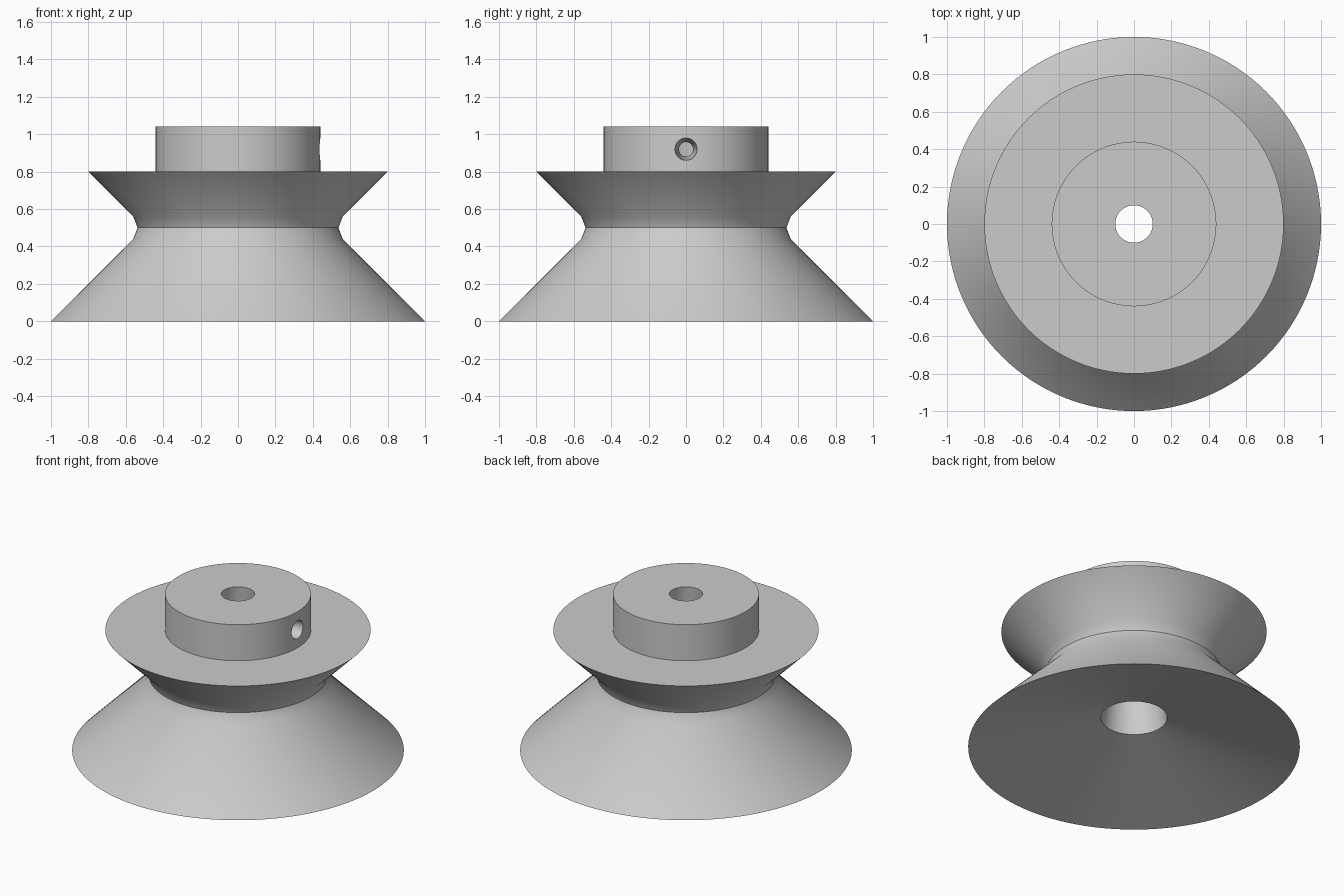
import bpy
import bmesh
import math
from mathutils import Vector

SEGMENTS = 128

default = bpy.data.objects.get("Cube")
if default:
    bpy.data.objects.remove(default, do_unlink=True)

grey = bpy.data.materials.new("plain grey")
grey.use_nodes = True
colour = (0.6, 0.6, 0.6, 1)
grey.diffuse_color = colour
grey.node_tree.nodes["Principled BSDF"].inputs["Base Color"].default_value = colour


def lathe(name, profile):
    """Spin a closed (radius, height) profile around the z axis."""
    bm = bmesh.new()
    verts = [bm.verts.new((r, 0, z)) for r, z in profile]
    edges = [bm.edges.new((a, b)) for a, b in zip(verts, verts[1:] + verts[:1])]
    bmesh.ops.spin(bm, geom=verts + edges, cent=(0, 0, 0), axis=(0, 0, 1),
                   angle=math.tau, steps=SEGMENTS, use_merge=True)
    bmesh.ops.remove_doubles(bm, verts=bm.verts, dist=1e-5)
    bmesh.ops.recalc_face_normals(bm, faces=bm.faces)
    mesh = bpy.data.meshes.new(name)
    bm.to_mesh(mesh)
    bm.free()
    obj = bpy.data.objects.new(name, mesh)
    bpy.context.collection.objects.link(obj)
    mesh.materials.append(grey)
    return obj


# Grooved wheel: hollow underside, flared skirt, groove, flange, hub, tapered bore
wheel = lathe("grooved_wheel", [
    (0.2, 0.2), (1, 0), (0.56, 0.44), (0.537, 0.5), (0.56, 0.56),
    (0.8, 0.8), (0.44, 0.8), (0.44, 1.04), (0.1, 1.04),
])

# Tapered set screw hole through the left side of the hub
start, end = Vector((0.05, 0, 0.92)), Vector((0.5, 0, 0.92))
bpy.ops.mesh.primitive_cone_add(vertices=48, radius1=0.034, radius2=0.063,
                                depth=(end - start).length, location=(start + end) / 2,
                                rotation=(0, math.pi / 2, 0))
cutter = bpy.context.object
cutter.name = "screw_hole_cutter"
cutter.hide_render = True
cutter.data.materials.append(grey)

cut = wheel.modifiers.new("screw hole", "BOOLEAN")
cut.operation = "DIFFERENCE"
cut.solver = "EXACT"
cut.object = cutter

bpy.ops.object.select_all(action="DESELECT")
wheel.select_set(True)
bpy.context.view_layer.objects.active = wheel
bpy.ops.object.modifier_apply(modifier=cut.name)
bpy.data.objects.remove(cutter, do_unlink=True)
bpy.ops.object.shade_smooth_by_angle(angle=math.radians(30))
